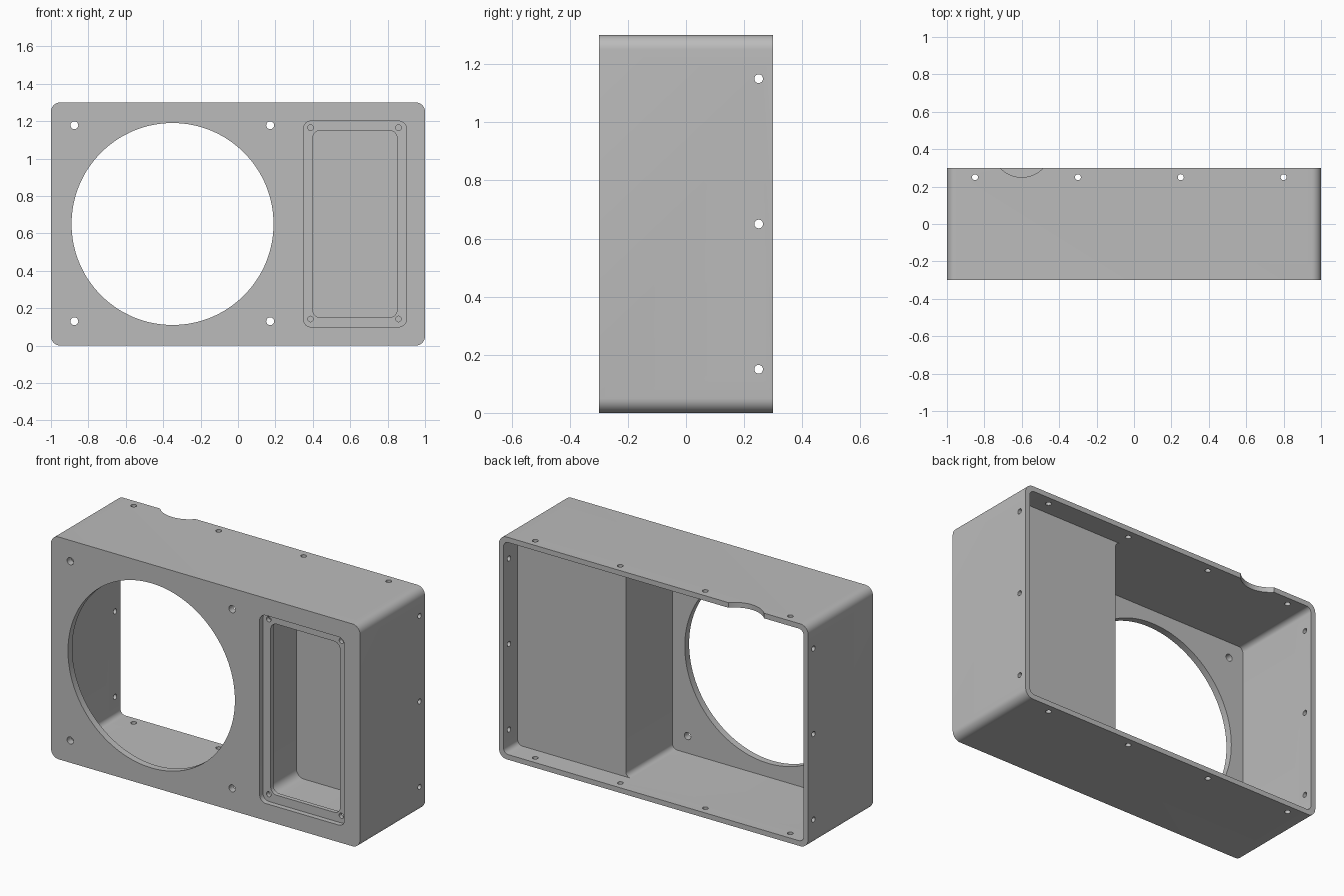
import bpy, bmesh, math
from mathutils import Matrix, Vector

if "Cube" in bpy.data.objects:
    bpy.data.objects.remove(bpy.data.objects["Cube"], do_unlink=True)

grey = bpy.data.materials.new("plain grey")
grey.use_nodes = True
grey.diffuse_color = (0.5, 0.5, 0.5, 1)
grey.node_tree.nodes["Principled BSDF"].inputs["Base Color"].default_value = (0.5, 0.5, 0.5, 1)


def finish(bm, name):
    bmesh.ops.recalc_face_normals(bm, faces=bm.faces)
    mesh = bpy.data.meshes.new(name)
    bm.to_mesh(mesh)
    bm.free()
    mesh.materials.append(grey)
    obj = bpy.data.objects.new(name, mesh)
    bpy.context.collection.objects.link(obj)
    return obj


def rounded_box(name, x, y, z, radius, round_front=False):
    """Box between (low, high) pairs, rounded along depth and optionally at the front."""
    bm = bmesh.new()
    bmesh.ops.create_cube(bm, size=1)
    for v in bm.verts:
        v.co = Vector([r[0] if c < 0 else r[1] for c, r in zip(v.co, (x, y, z))])
    edges = []
    for e in bm.edges:
        a, b = e.verts[0].co, e.verts[1].co
        along_depth = abs(a.y - b.y) > 0.001
        at_front = a.y == y[0] and b.y == y[0]
        if along_depth or (round_front and at_front):
            edges.append(e)
    bmesh.ops.bevel(bm, geom=edges, offset=radius, segments=8, profile=0.5, affect='EDGES')
    return finish(bm, name)


def cylinders(name, items, segments):
    """One mesh of separate cylinders: (centre, axis, radius, length)."""
    bm = bmesh.new()
    turn = {'X': Matrix.Rotation(math.pi / 2, 4, 'Y'),
            'Y': Matrix.Rotation(math.pi / 2, 4, 'X'),
            'Z': Matrix.Identity(4)}
    for centre, axis, radius, length in items:
        bmesh.ops.create_cone(bm, cap_ends=True, segments=segments, radius1=radius,
                              radius2=radius, depth=length,
                              matrix=Matrix.Translation(centre) @ turn[axis])
    return finish(bm, name)


# Outer case with rounded front and corners
case = rounded_box("speaker_case", (-1, 1), (-0.3, 0.3), (0, 1.3), 0.05, True)

# Open back, speaker chamber, enclosed side chamber, front recess and window
cutters = [
    rounded_box("back_opening", (-0.97, 0.97), (0.17, 0.4), (0.03, 1.27), 0.03),
    rounded_box("speaker_chamber", (-0.97, 0.27), (-0.26, 0.25), (0.03, 1.27), 0.03),
    rounded_box("side_chamber", (0.3, 0.95), (-0.245, 0.11), (0.075, 1.225), 0.05),
    rounded_box("front_recess", (0.35, 0.9), (-0.4, -0.27), (0.1, 1.2), 0.04),
    rounded_box("front_window", (0.4, 0.85), (-0.35, -0.2), (0.15, 1.15), 0.04),
    cylinders("speaker_hole", [((-0.35, -0.3, 0.65), 'Y', 0.54, 0.2)], 128),
    cylinders("cable_notch", [((-0.6, 0.407, 1.3), 'Z', 0.157, 0.2)], 96),
]

# Screw holes in the front, the recess, the sides, the top and the bottom
holes = [((x, -0.28, z), 'Y', 0.021, 0.12) for x in (-0.875, 0.172) for z in (0.13, 1.178)]
holes += [((x, -0.27, z), 'Y', 0.015, 0.1) for x in (0.388, 0.858) for z in (0.142, 1.165)]
holes += [((x, 0.25, z), 'X', 0.015, 0.12) for x in (-1, 1) for z in (0.15, 0.65, 1.15)]
holes += [((x, 0.25, z), 'Z', 0.016, 0.12) for x in (-0.85, -0.3, 0.25, 0.8) for z in (0, 1.3)]
cutters.append(cylinders("screw_holes", holes, 24))

# Cut everything out of the case
bpy.ops.object.select_all(action='DESELECT')
case.select_set(True)
bpy.context.view_layer.objects.active = case
for cutter in cutters:
    cutter.hide_render = True
    mod = case.modifiers.new(cutter.name, 'BOOLEAN')
    mod.operation = 'DIFFERENCE'
    mod.solver = 'EXACT'
    mod.object = cutter
    bpy.ops.object.modifier_apply(modifier=mod.name)
    bpy.data.objects.remove(cutter, do_unlink=True)

bpy.ops.object.shade_smooth_by_angle(angle=math.radians(30))
